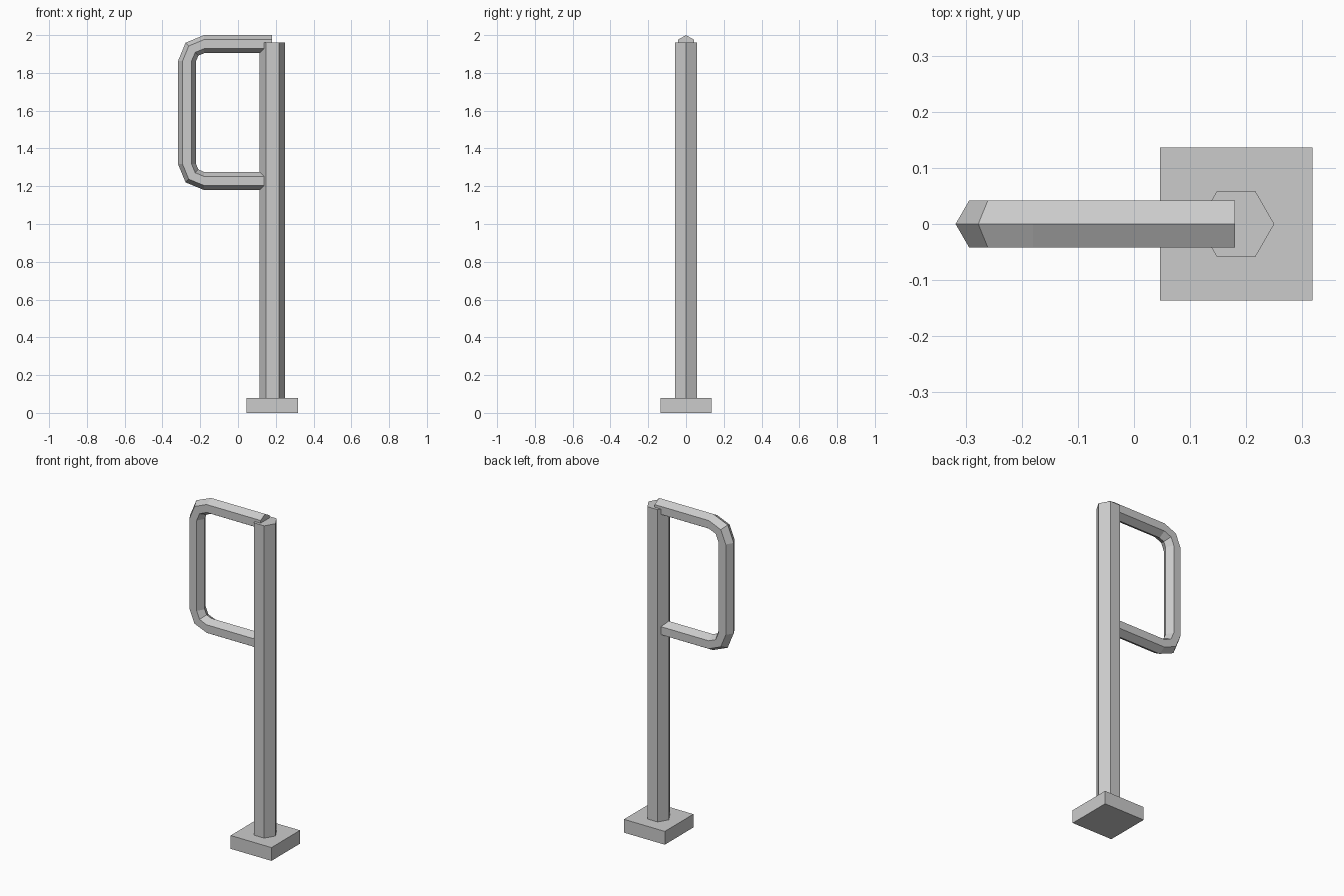
import bpy
import bmesh
from math import sin, cos, radians
from mathutils import Vector

cube = bpy.data.objects.get("Cube")
if cube:
    bpy.data.objects.remove(cube, do_unlink=True)

GREY = (0.6, 0.6, 0.6, 1.0)
metal = bpy.data.materials.new("grey_metal")
metal.use_nodes = True
metal.diffuse_color = GREY
metal.node_tree.nodes["Principled BSDF"].inputs["Base Color"].default_value = GREY

POST_X = 0.182


def finish(name, bm):
    bmesh.ops.recalc_face_normals(bm, faces=bm.faces[:])
    mesh = bpy.data.meshes.new(name)
    bm.to_mesh(mesh)
    bm.free()
    mesh.materials.append(metal)
    obj = bpy.data.objects.new(name, mesh)
    bpy.context.collection.objects.link(obj)
    return obj


def loft(name, rings):
    """Skin matching rings of points and cap both ends."""
    bm = bmesh.new()
    loops = [[bm.verts.new(p) for p in ring] for ring in rings]
    for a, b in zip(loops, loops[1:]):
        n = len(a)
        for i in range(n):
            j = (i + 1) % n
            bm.faces.new((a[i], a[j], b[j], b[i]))
    bm.faces.new(loops[0])
    bm.faces.new(loops[-1])
    return finish(name, bm)


def hexagon(centre, axis_u, axis_v, radius):
    return [centre + radius * (cos(radians(a)) * axis_u + sin(radians(a)) * axis_v)
            for a in range(0, 360, 60)]


X, Y, Z = Vector((1, 0, 0)), Vector((0, 1, 0)), Vector((0, 0, 1))

# Square foot plate
bm = bmesh.new()
bmesh.ops.create_cube(bm, size=1)
bmesh.ops.scale(bm, vec=(0.272, 0.272, 0.08), verts=bm.verts)
bmesh.ops.translate(bm, vec=(POST_X, 0, 0.04), verts=bm.verts)
finish("base_plate", bm)

# Hexagonal upright
loft("post", [hexagon(Vector((POST_X, 0, z)), X, Y, 0.068) for z in (0.08, 1.96)])

# Hexagonal tube bent into a loop, its two ends meeting the post
TOP, BOTTOM, OUTER, BEND = 1.952, 1.228, -0.27, 0.09
stations = [(Vector((0.18, 0, TOP)), Z)]
for height, angles in ((TOP - BEND, (90, 135, 180)), (BOTTOM + BEND, (180, 225, 270))):
    for angle in angles:
        out = cos(radians(angle)) * X + sin(radians(angle)) * Z
        stations.append((Vector((OUTER + BEND, 0, height)) + BEND * out, out))
stations.append((Vector((0.18, 0, BOTTOM)), -Z))
loft("handle_loop", [hexagon(c, out, Y, 0.048) for c, out in stations])
